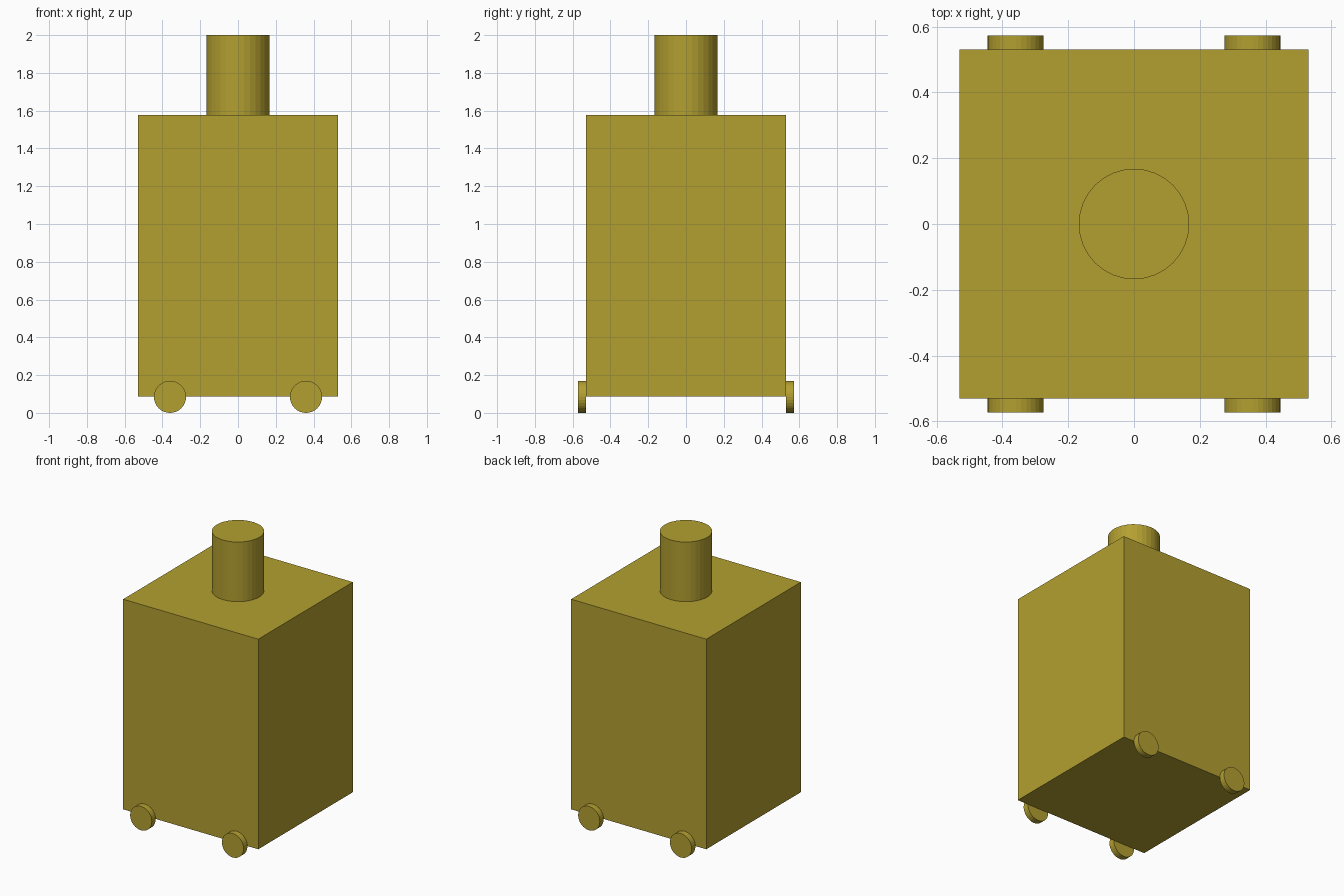
import bpy
import math

if "Cube" in bpy.data.objects:
    bpy.data.objects.remove(bpy.data.objects["Cube"])

paint = bpy.data.materials.new("mustard_paint")
paint.diffuse_color = (0.45, 0.35, 0.03, 1)
paint.use_nodes = True
paint.node_tree.nodes["Principled BSDF"].inputs["Base Color"].default_value = paint.diffuse_color


def finish(name):
    obj = bpy.context.object
    obj.name = name
    obj.data.materials.append(paint)
    return obj


def cylinder(name, radius, depth, location, rotation=(0, 0, 0)):
    bpy.ops.mesh.primitive_cylinder_add(vertices=32, radius=radius, depth=depth,
                                        location=location, rotation=rotation)
    return finish(name)


HALF = 0.53        # half width of the body
BOTTOM, TOP = 0.087, 1.577
WHEEL_R, WHEEL_W = 0.085, 0.043

# Square body
bpy.ops.mesh.primitive_cube_add(size=1, location=(0, 0, (BOTTOM + TOP) / 2))
body = finish("body")
body.scale = (2 * HALF, 2 * HALF, TOP - BOTTOM)
bpy.ops.object.transform_apply(location=False, rotation=False, scale=True)

# Round post on top
cylinder("top_post", 0.168, 2 - TOP, (0, 0, (TOP + 2) / 2))

# Four wheels, flush against the front and back faces
for y_side, y_name in ((-1, "front"), (1, "back")):
    for x_side, x_name in ((-1, "left"), (1, "right")):
        cylinder(f"{y_name}_{x_name}_wheel", WHEEL_R, WHEEL_W,
                 (x_side * 0.36, y_side * (HALF + WHEEL_W / 2), WHEEL_R),
                 (math.pi / 2, 0, 0))
